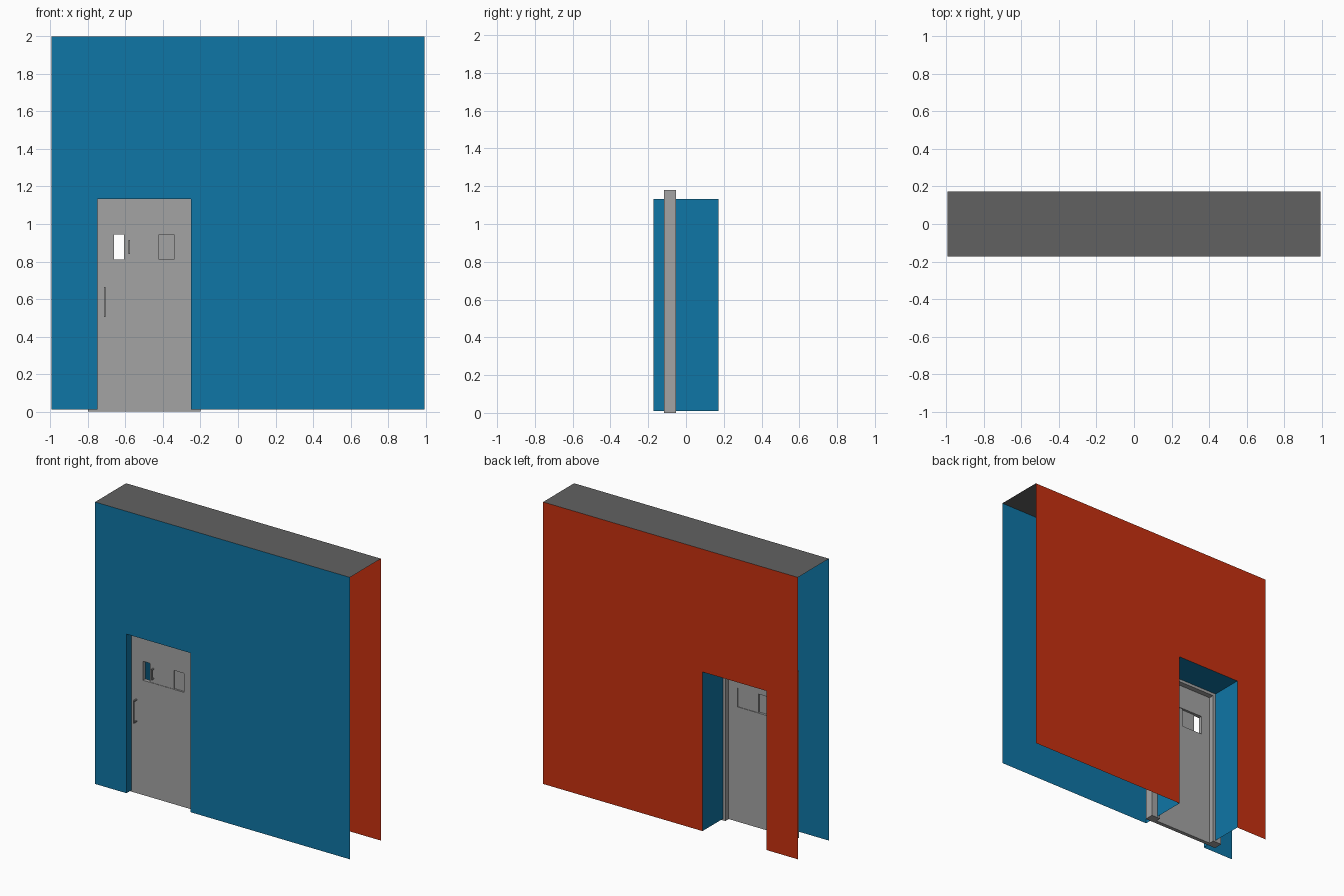
import bpy, bmesh

if "Cube" in bpy.data.objects:
    bpy.data.objects.remove(bpy.data.objects["Cube"], do_unlink=True)


def make_material(name, rgb):
    linear = [((c / 255 + 0.055) / 1.055) ** 2.4 for c in rgb] + [1]
    mat = bpy.data.materials.new(name)
    mat.use_nodes = True
    mat.diffuse_color = linear
    mat.node_tree.nodes["Principled BSDF"].inputs["Base Color"].default_value = linear
    return mat


BLUE = make_material("blue paint", (15, 118, 166))
RED = make_material("red paint", (200, 48, 16))
DARK = make_material("dark grey", (97, 97, 97))
GREY = make_material("door grey", (164, 164, 164))


def finish(name, bm, mat, solid=True):
    if solid:
        bmesh.ops.recalc_face_normals(bm, faces=bm.faces)
    mesh = bpy.data.meshes.new(name)
    bm.to_mesh(mesh)
    bm.free()
    mesh.materials.append(mat)
    obj = bpy.data.objects.new(name, mesh)
    bpy.context.collection.objects.link(obj)
    return obj


def add_profile(bm, points, y0, y1=None, flip=False):
    """Flat x-z outline at y0, extruded to y1 when given."""
    verts = [bm.verts.new((x, y0, z)) for x, z in points]
    face = bm.faces.new(verts[::-1] if flip else verts)
    if y1 is not None:
        result = bmesh.ops.extrude_face_region(bm, geom=[face], use_keep_orig=True)
        moved = [v for v in result["geom"] if isinstance(v, bmesh.types.BMVert)]
        bmesh.ops.translate(bm, verts=moved, vec=(0, y1 - y0, 0))


def rect(x0, x1, z0, z1):
    return [(x0, z0), (x1, z0), (x1, z1), (x0, z1)]


def arch(x0, x1, z0, z1, ix0, ix1, iz):
    """Rectangle with a doorway notch open at the bottom."""
    return [(x0, z0), (ix0, z0), (ix0, iz), (ix1, iz),
            (ix1, z0), (x1, z0), (x1, z1), (x0, z1)]


W, D, BASE, TOP = 0.995, 0.173, 0.01, 2.0      # wall shell
L, R, HEAD = -0.75, -0.25, 1.133               # doorway
FRONT, BACK = -0.117, -0.053                   # frame depth

# Open wall shell: painted front and back skins and a cap
wall = arch(-W, W, BASE, TOP, L, R, HEAD)
for name, y, mat, flip in (("front_wall", -D, BLUE, False), ("back_wall", D, RED, True)):
    bm = bmesh.new()
    add_profile(bm, wall, y, flip=flip)
    finish(name, bm, mat, solid=False)

bm = bmesh.new()
bm.faces.new([bm.verts.new(p) for p in
              ((-W, -D, TOP), (W, -D, TOP), (W, D, TOP), (-W, D, TOP))])
finish("wall_top", bm, DARK, solid=False)

# Doorway lining, facing into the opening
bm = bmesh.new()
path = [(L, BASE), (L, HEAD), (R, HEAD), (R, BASE)]
near = [bm.verts.new((x, -D, z)) for x, z in path]
far = [bm.verts.new((x, D, z)) for x, z in path]
for i in range(3):
    bm.faces.new((near[i], near[i + 1], far[i + 1], far[i]))
finish("doorway_lining", bm, BLUE, solid=False)

# Door frame with a rebate that holds the door
bm = bmesh.new()
outer = (-0.8, -0.2, 0, 1.18)
STEP = -0.09
add_profile(bm, arch(*outer, L - 0.015, R + 0.015, HEAD + 0.015), FRONT, STEP)
add_profile(bm, arch(*outer, L + 0.02, R - 0.02, HEAD - 0.02), STEP, BACK)
finish("door_frame", bm, GREY)

# Door leaf with a hatch opening
HL, HR, HB, HT = -0.66, -0.34, 0.81, 0.944
bm = bmesh.new()
rings = []
for y in (FRONT, STEP):
    for pts in (rect(L - 0.015, R + 0.015, 0, HEAD + 0.015), rect(HL, HR, HB, HT)):
        rings.append([bm.verts.new((x, y, z)) for x, z in pts])
for a, b in ((0, 1), (2, 3), (0, 2), (1, 3)):
    for i in range(4):
        j = (i + 1) % 4
        bm.faces.new((rings[a][i], rings[a][j], rings[b][j], rings[b][i]))
finish("door", bm, GREY)

# Hatch: sliding shutter in front, fixed panel behind
for name, x0, x1, y0, y1 in (("hatch_shutter", -0.607, -0.42, -0.114, -0.106),
                             ("hatch_fixed_panel", -0.5, HR, -0.104, -0.094)):
    bm = bmesh.new()
    add_profile(bm, rect(x0, x1, HB, HT), y0, y1)
    finish(name, bm, GREY)


# Bracket-shaped pulls
def pull(name, x, z0, z1, reach, base, t=0.008):
    bm = bmesh.new()
    tip = base - reach
    points = [(base, z0), (tip, z0), (tip, z1), (base, z1),
              (base, z1 - t), (tip + t, z1 - t), (tip + t, z0 + t), (base, z0 + t)]
    face = bm.faces.new([bm.verts.new((x - t / 2, y, z)) for y, z in points])
    result = bmesh.ops.extrude_face_region(bm, geom=[face], use_keep_orig=True)
    moved = [v for v in result["geom"] if isinstance(v, bmesh.types.BMVert)]
    bmesh.ops.translate(bm, verts=moved, vec=(t, 0, 0))
    finish(name, bm, GREY)


pull("door_handle", -0.71, 0.505, 0.665, 0.035, FRONT)
pull("hatch_handle", -0.58, 0.84, 0.915, 0.025, -0.114)
